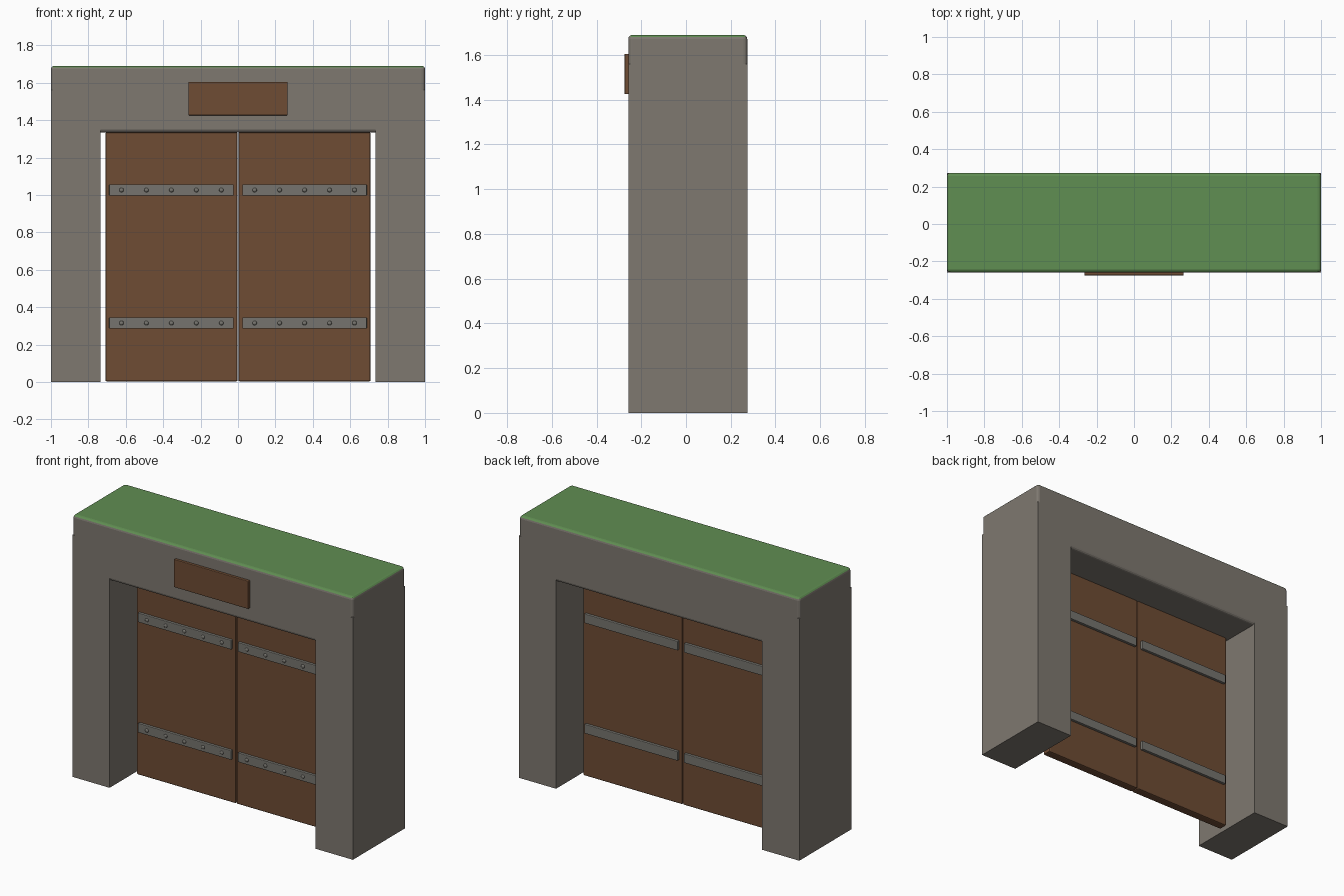
import bpy, bmesh, math

if "Cube" in bpy.data.objects:
    bpy.data.objects.remove(bpy.data.objects["Cube"])

def material(name, rgb):
    m = bpy.data.materials.new(name)
    m.diffuse_color = [((c / 255 + 0.055) / 1.055) ** 2.4 for c in rgb] + [1]
    m.use_nodes = True
    m.node_tree.nodes["Principled BSDF"].inputs["Base Color"].default_value = m.diffuse_color
    return m

STONE = material("stone", (126, 120, 112))
WOOD = material("wood", (110, 76, 52))
IRON = material("iron", (118, 116, 110))
GRASS = material("grass", (96, 142, 82))

def finish(name, bm, mats):
    me = bpy.data.meshes.new(name)
    bm.to_mesh(me)
    bm.free()
    for m in mats:
        me.materials.append(m)
    ob = bpy.data.objects.new(name, me)
    bpy.context.collection.objects.link(ob)
    return ob

def box(name, lo, hi, mats, bevel=0, segs=2, rule=None):
    bm = bmesh.new()
    bmesh.ops.create_cube(bm, size=1)
    for v in bm.verts:
        v.co = [lo[i] + (v.co[i] + 0.5) * (hi[i] - lo[i]) for i in range(3)]
    if bevel:
        bmesh.ops.bevel(bm, geom=bm.edges[:], offset=bevel, segments=segs,
                        profile=0.5, affect='EDGES')
    bm.normal_update()
    if rule:
        for f in bm.faces:
            f.material_index = rule(f)
    return finish(name, bm, mats)

def rivet(name, x, y, z):
    bm = bmesh.new()
    bmesh.ops.create_uvsphere(bm, u_segments=12, v_segments=8, radius=0.012)
    for v in bm.verts:
        v.co = (v.co.x + x, v.co.y * 0.6 + y, v.co.z + z)
    for f in bm.faces:
        f.smooth = True
    return finish(name, bm, [IRON])

YF, YB = -0.258, 0.274   # wall front and back
YM = (YF + YB) / 2       # door centre plane

# lintel with rounded edges and a grassy top
box("lintel", (-1, YF, 1.335), (1, YB, 1.69), [STONE, GRASS], 0.018, 3,
    lambda f: 1 if f.normal.z > 0.6 else 0)

# sign board above the opening
box("sign_board", (-0.265, -0.275, 1.425), (0.265, YF + 0.01, 1.605), [WOOD], 0.004)

for side, s in (("left", -1), ("right", 1)):
    def span(a, b):
        return min(s * a, s * b), max(s * a, s * b)
    # pillar
    x0, x1 = span(0.735, 1)
    box(side + "_pillar", (x0, YF, 0), (x1, YB, 1.56), [STONE])
    # door leaf
    x0, x1 = span(0.002, 0.709)
    box(side + "_door", (x0, YM - 0.029, 0.003), (x1, YM + 0.029, 1.334), [WOOD], 0.008)
    # iron straps wrapping both door faces, rivets on the front
    for level, z in (("lower", 0.315), ("upper", 1.026)):
        x0, x1 = span(0.023, 0.689)
        box(f"{side}_{level}_strap", (x0, YM - 0.046, z - 0.03), (x1, YM + 0.046, z + 0.03),
            [IRON], 0.004)
        for i in range(5):
            rivet(f"{side}_{level}_rivet_{i}", s * (0.089 + 0.1335 * i), YM - 0.046, z)
